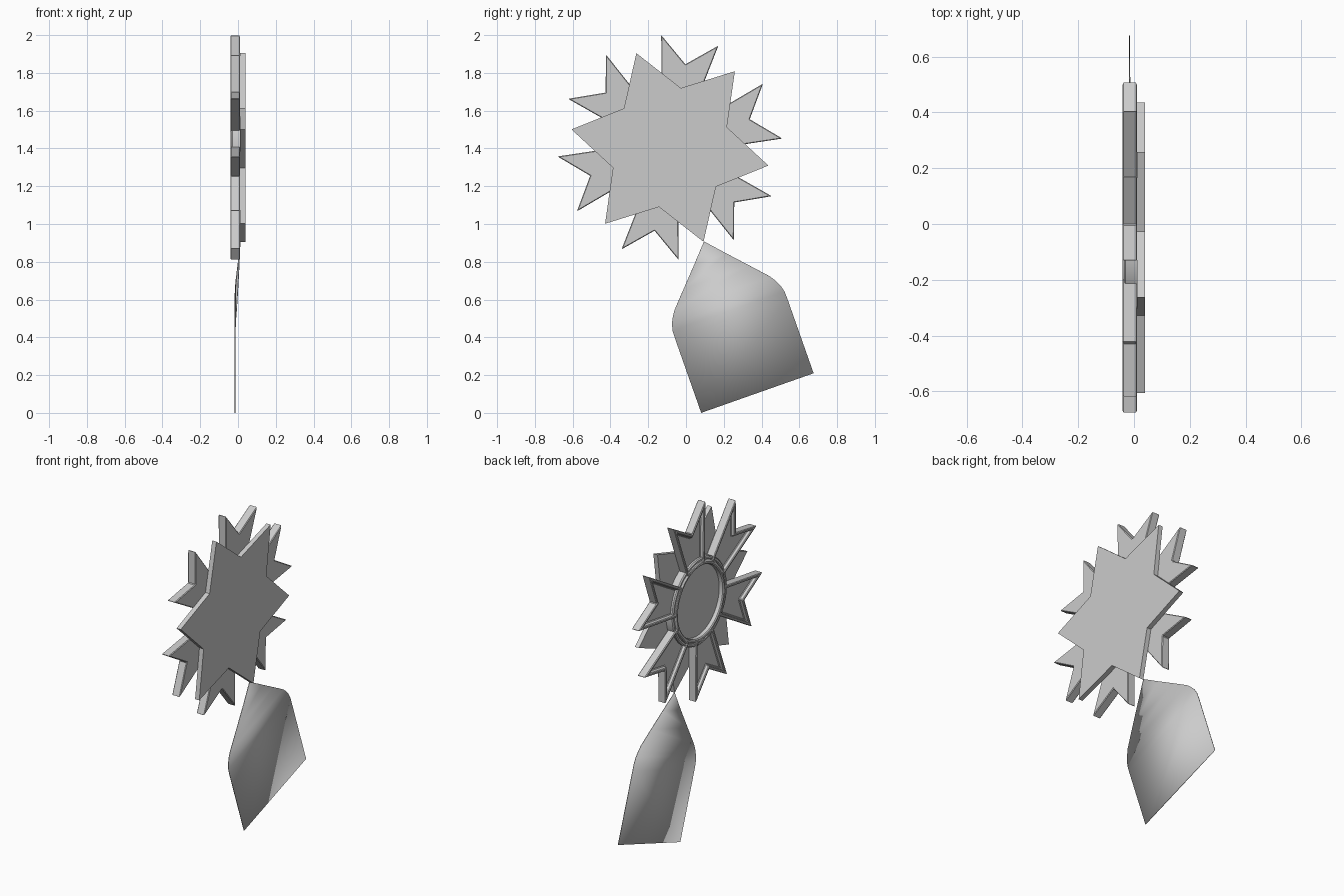
import bpy, bmesh
from math import sin, cos, tan, pi, radians

if "Cube" in bpy.data.objects:
    bpy.data.objects.remove(bpy.data.objects["Cube"])

CY, CZ = -0.085, 1.405          # medal centre in the y-z plane


def make_object(name, bm):
    bmesh.ops.recalc_face_normals(bm, faces=bm.faces[:])
    mesh = bpy.data.meshes.new(name)
    bm.to_mesh(mesh)
    bm.free()
    ob = bpy.data.objects.new(name, mesh)
    bpy.context.collection.objects.link(ob)
    return ob


def prism(points, x0, x1):
    """Extrude a y-z outline from x0 to x1; returns bmesh and the x0 face."""
    bm = bmesh.new()
    a = [bm.verts.new((x0, y, z)) for y, z in points]
    b = [bm.verts.new((x1, y, z)) for y, z in points]
    face = bm.faces.new(a)
    bm.faces.new(b[::-1])
    n = len(points)
    for i in range(n):
        j = (i + 1) % n
        bm.faces.new((a[i], b[i], b[j], a[j]))
    bmesh.ops.recalc_face_normals(bm, faces=bm.faces[:])
    return bm, face


def smooth(ob, angle=30):
    bpy.ops.object.select_all(action='DESELECT')
    ob.select_set(True)
    bpy.context.view_layer.objects.active = ob
    bpy.ops.object.shade_smooth_by_angle(angle=radians(angle))


def bevel(ob, width):
    m = ob.modifiers.new("edge", 'BEVEL')
    m.width, m.segments, m.limit_method = width, 1, 'ANGLE'


# six-pointed backing star
star = []
for k in range(12):
    r = 0.53 if k % 2 == 0 else 0.32
    a = radians(49.6 + 30 * k)
    star.append((CY + r * cos(a), CZ + r * sin(a)))
bm, _ = prism(star, 0.011, 0.039)
make_object("backing_star", bm)

# six notched rays with a raised rim around a sunken panel
ray = [(0.22, -0.085), (0.577, -0.154), (0.448, 0), (0.577, 0.154), (0.22, 0.085)]
for k in range(6):
    a = radians(79.5 + 60 * k)
    pts = [(CY + u * cos(a) - v * sin(a), CZ + u * sin(a) + v * cos(a)) for u, v in ray]
    bm, face = prism(pts, -0.041, 0.011)
    bmesh.ops.inset_region(bm, faces=[face], thickness=0.016, use_even_offset=True)
    bmesh.ops.inset_region(bm, faces=[face], thickness=0.006, depth=-0.022,
                           use_even_offset=True)
    bevel(make_object(f"ray_{k + 1}", bm), 0.004)

# central boss: double-ridged ring around a sunken disc, lathed about x
profile = [(0.262, 0.011), (0.262, -0.030), (0.256, -0.036), (0.246, -0.036),
           (0.241, -0.031), (0.237, -0.036), (0.231, -0.041), (0.222, -0.041),
           (0.216, -0.036), (0.214, -0.014)]
N = 64
bm = bmesh.new()
rings = [[bm.verts.new((x, CY + r * cos(2 * pi * i / N), CZ + r * sin(2 * pi * i / N)))
          for i in range(N)] for r, x in profile]
for p, q in zip(rings, rings[1:]):
    for i in range(N):
        j = (i + 1) % N
        bm.faces.new((p[i], p[j], q[j], q[i]))
bm.faces.new(rings[0])
bm.faces.new(rings[-1])
smooth(make_object("centre_ring", bm))

# hanging ribbon: rows of (length, half width, x), tapering to the star tip
rows = [(0, 0.3155, -0.016), (0.42, 0.3155, -0.016), (0.46, 0.314, -0.015),
        (0.495, 0.305, -0.013), (0.53, 0.288, -0.011), (0.56, 0.268, -0.008),
        (0.65, 0.185, -0.001), (0.75, 0.092, 0.006), (0.849, 0.002, 0.011)]
t = radians(19.4)
bm = bmesh.new()
strip = []
for v, w, x in rows:
    strip.append([bm.verts.new((x, 0.378 + u * cos(t) - v * sin(t),
                                0.105 + u * sin(t) + v * cos(t))) for u in (-w, w)])
for p, q in zip(strip, strip[1:]):
    bm.faces.new((p[0], p[1], q[1], q[0]))
ribbon = make_object("ribbon", bm)
smooth(ribbon)
m = ribbon.modifiers.new("thickness", 'SOLIDIFY')
m.thickness, m.offset = 0.004, 0
